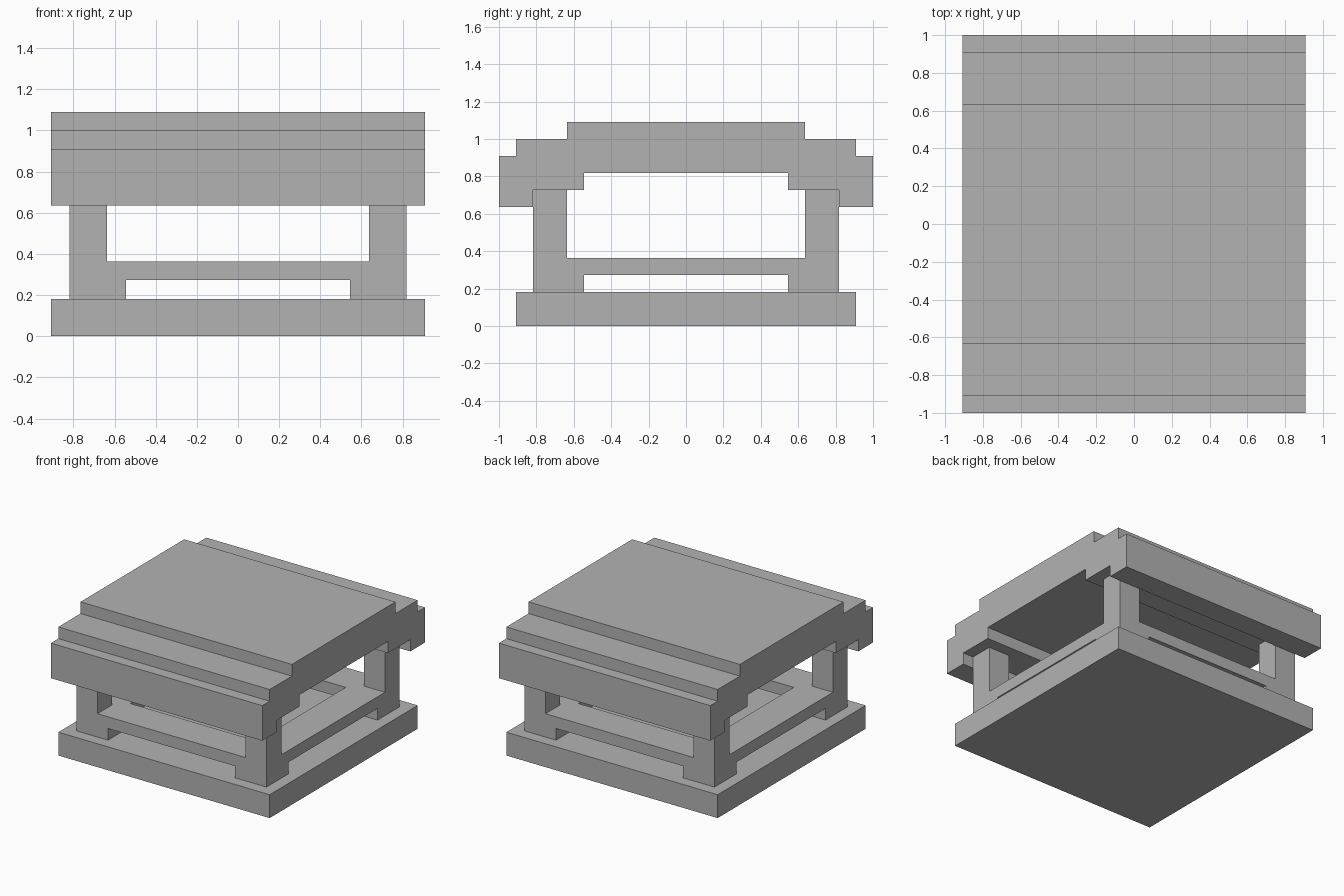
import bpy
import bmesh
from mathutils import Vector

U = 1 / 11  # one modular step of the design

default = bpy.data.objects.get("Cube")
if default:
    bpy.data.objects.remove(default, do_unlink=True)

grey = bpy.data.materials.new("plain_grey")
grey.use_nodes = True
COLOUR = (0.45, 0.45, 0.45, 1)
grey.diffuse_color = COLOUR
grey.node_tree.nodes["Principled BSDF"].inputs["Base Color"].default_value = COLOUR


def finish(name, bm):
    bmesh.ops.recalc_face_normals(bm, faces=bm.faces)
    mesh = bpy.data.meshes.new(name)
    bm.to_mesh(mesh)
    bm.free()
    mesh.materials.append(grey)
    obj = bpy.data.objects.new(name, mesh)
    bpy.context.collection.objects.link(obj)
    return obj


def block(name, half_x, half_y, low, high):
    """Centred box, sized in modular steps."""
    bm = bmesh.new()
    bmesh.ops.create_cube(bm, size=1)
    for v in bm.verts:
        v.co = Vector((v.co.x * 2 * half_x, v.co.y * 2 * half_y,
                       low + (v.co.z + 0.5) * (high - low))) * U
    return finish(name, bm)


def carve(target, cutter):
    """Subtract the cutter from the target for good."""
    mod = target.modifiers.new("carve", "BOOLEAN")
    mod.operation = "DIFFERENCE"
    mod.solver = "EXACT"
    mod.object = cutter
    bpy.context.view_layer.objects.active = target
    bpy.ops.object.modifier_apply(modifier=mod.name)
    bpy.data.objects.remove(cutter, do_unlink=True)


# Base slab
block("base_slab", 10, 10, 0, 2)

# Frame: four posts on wide feet, joined by a raised ring of rails
frame = block("post_and_rail_frame", 9, 9, 2, 8)
carve(frame, block("centre_opening", 6, 6, 1, 9))
for low, high, half in ((1, 3, 6), (4, 9, 7)):
    carve(frame, block("side_opening", 12, half, low, high))
    carve(frame, block("front_opening", half, 12, low, high))

# Stepped roof: half profile (y, z), mirrored and extruded along x
half_profile = [(7, 12), (7, 11), (10, 11), (10, 10), (11, 10),
                (11, 7), (9, 7), (9, 8), (6, 8), (6, 9)]
outline = half_profile + [(-y, z) for y, z in reversed(half_profile)]
bm = bmesh.new()
end = bm.faces.new([bm.verts.new(Vector((-10, y, z)) * U) for y, z in outline])
swept = bmesh.ops.extrude_face_region(bm, geom=[end], use_keep_orig=True)
bmesh.ops.translate(bm, vec=(20 * U, 0, 0),
                    verts=[g for g in swept["geom"] if isinstance(g, bmesh.types.BMVert)])
finish("stepped_roof", bm)
